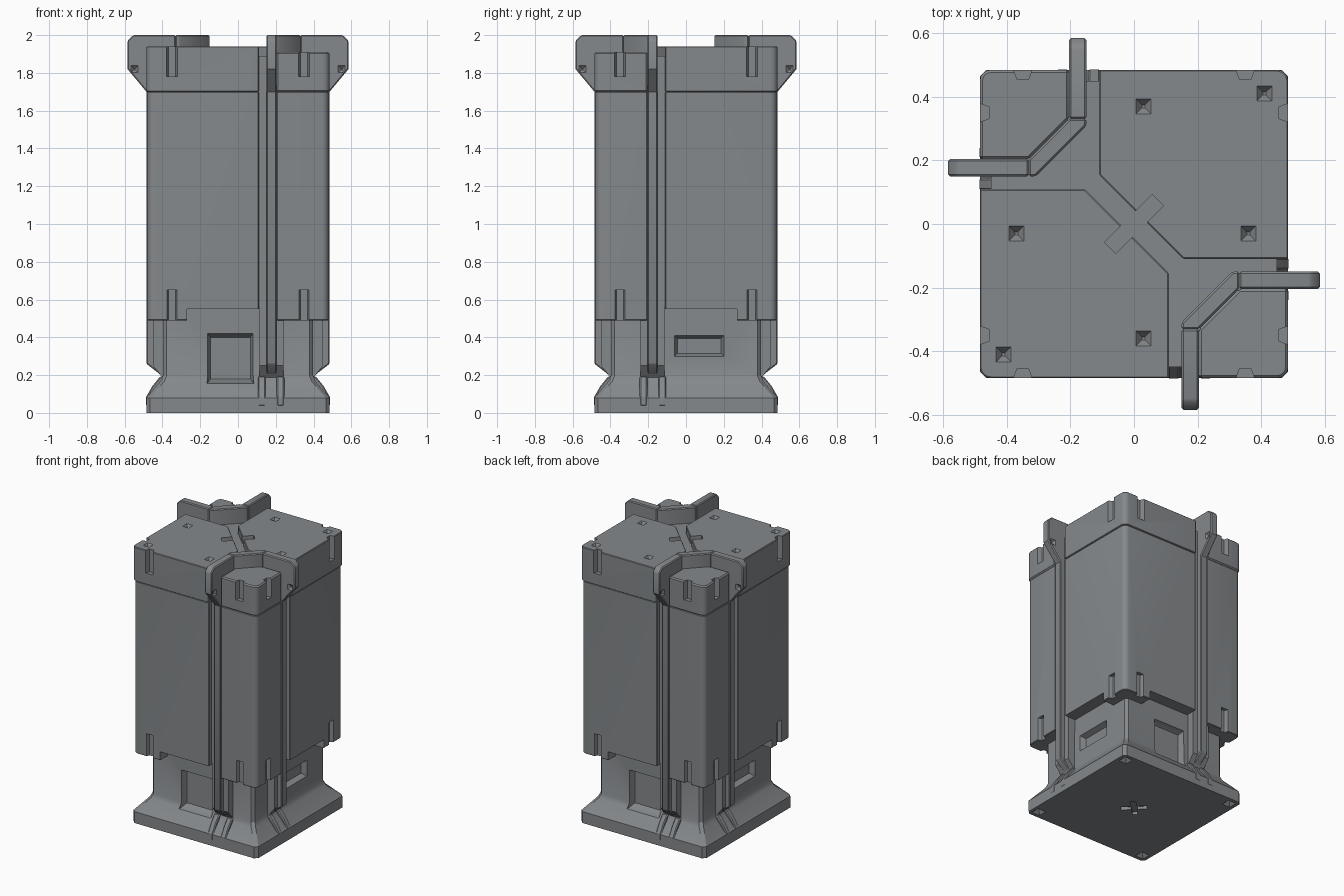
import bpy, bmesh, math

if "Cube" in bpy.data.objects:
    bpy.data.objects.remove(bpy.data.objects["Cube"])

# symmetry of the pillar: both diagonals are mirror lines
IDENT = lambda p: p
FLIP = lambda p: (-p[1], -p[0], p[2])
TURN = lambda p: (-p[0], -p[1], p[2])
SWAP = lambda p: (p[1], p[0], p[2])
SYM = [IDENT, FLIP, TURN, SWAP]

grey = bpy.data.materials.new("dark_grey")
grey.diffuse_color = (0.235, 0.25, 0.262, 1)
grey.use_nodes = True
grey.node_tree.nodes["Principled BSDF"].inputs["Base Color"].default_value = grey.diffuse_color


def loft(bm, rings, tf=IDENT):
    vs = [[bm.verts.new(tf(p)) for p in r] for r in rings]
    n = len(vs[0])
    for a, b in zip(vs, vs[1:]):
        for i in range(n):
            bm.faces.new((a[i], a[(i + 1) % n], b[(i + 1) % n], b[i]))
    bm.faces.new(vs[0])
    bm.faces.new(vs[-1])


def prism(poly, z0, z1):
    return [[(x, y, z) for x, y in poly] for z in (z0, z1)]


def upright(prof, x0, x1):
    # profile of (distance out from centre, z) on the front face
    return [[(x, -r, z) for r, z in prof] for x in (x0, x1)]


def front_rect(x0, x1, z0, z1, r):
    return [(x0, -r, z0), (x1, -r, z0), (x1, -r, z1), (x0, -r, z1)]


def pit(x, y, z, s, up=1):
    return [[(x + i * k, y + j * k, z + h * up) for i, j in ((-1, -1), (1, -1), (1, 1), (-1, 1))]
            for k, h in ((s * 1.3, 0.01), (s * 0.2, -s))]


def make(name, parts, cuts=(), bevel=0.0):
    def obj(nm, items):
        bm = bmesh.new()
        for rings, tf in items:
            loft(bm, rings, tf)
        bmesh.ops.recalc_face_normals(bm, faces=bm.faces)
        me = bpy.data.meshes.new(nm)
        bm.to_mesh(me)
        bm.free()
        me.materials.append(grey)
        o = bpy.data.objects.new(nm, me)
        bpy.context.collection.objects.link(o)
        return o
    o = obj(name, parts)
    if bevel:
        m = o.modifiers.new("bevel", 'BEVEL')
        m.width, m.segments, m.limit_method = bevel, 1, 'ANGLE'
        m.angle_limit = math.radians(40)
    cutter = None
    if cuts:
        cutter = obj(name + "_cutter", cuts)
        cutter.hide_render = True
        m = o.modifiers.new("cut", 'BOOLEAN')
        m.operation, m.solver, m.object = 'DIFFERENCE', 'EXACT', cutter
    bpy.context.view_layer.update()
    dg = bpy.context.evaluated_depsgraph_get()
    baked = bpy.data.meshes.new_from_object(o.evaluated_get(dg))
    o.modifiers.clear()
    o.data = baked
    if cutter:
        bpy.data.objects.remove(cutter)
    return o


def round_corner(h, r, sx=1, sy=1, n=4):
    return [(sx * (h - r + r * math.cos(a)), sy * (h - r + r * math.sin(a)))
            for a in (i * math.pi / 2 / n for i in range(n + 1))]


def big_block(h):
    return [(-0.11, h), (-0.11, 0.155), (0.155, -0.11), (h, -0.11)] + round_corner(h, 0.035)


def corner_block(h):
    return [(0.205, -h), (0.205, -0.33), (0.33, -0.205), (h, -0.205)] + round_corner(h, 0.035, 1, -1)


def oct_ring(h, c, z):
    return [(x, y, z) for x, y in ((h, -h + c), (h, h - c), (h - c, h), (-h + c, h),
            (-h, h - c), (-h, -h + c), (-h + c, -h), (h - c, -h))]


def edge_slot(x, z0, z1):
    # tapered slot cut into the front face
    return [front_rect(x - 0.034, x + 0.034, z0, z1, 0.5),
            front_rect(x - 0.018, x + 0.018, z0, z1, 0.455)]


# foot: plate, flare and recessed plinth, with windows and underside pits
plinth = [oct_ring(0.485, 0.02, 0), oct_ring(0.485, 0.02, 0.08), oct_ring(0.41, 0.02, 0.168),
          oct_ring(0.398, 0.02, 0.197), oct_ring(0.395, 0.015, 0.62)]
window = [front_rect(-0.17, 0.09, 0.15, 0.43, 0.45), front_rect(-0.16, 0.08, 0.16, 0.42, 0.395),
          front_rect(-0.145, 0.065, 0.18, 0.40, 0.36)]
slot = [front_rect(-0.21, 0.07, 0.29, 0.42, 0.42), front_rect(-0.2, 0.06, 0.3, 0.41, 0.395),
        front_rect(-0.185, 0.045, 0.315, 0.395, 0.36)]
star = []
for i in range(4):
    a = math.radians(45 + 90 * i)
    for r, d in ((0.085, -0.2), (0.085, 0.2), (0.028, math.pi / 4)):
        star.append((r * math.cos(a + d), r * math.sin(a + d)))
mir_slot = [[(-x, y, z) for x, y, z in r] for r in slot]
cuts = [(window, IDENT), (window, TURN), (slot, FLIP), (slot, SWAP),
        (prism(star, -0.02, 0.02), IDENT)]
cuts += [(pit(x, y, 0, 0.03, -1), IDENT) for x in (-0.43, 0.43) for y in (-0.43, 0.43)]
make("foot", [(plinth, IDENT)], cuts)

# inner core seen at the bottom of the channels
core = [oct_ring(0.45, 0.1, 0.56), oct_ring(0.45, 0.1, 1.89)]
make("core", [(core, IDENT)])

# two big blocks (shaft and cap) with notched lower edges and pits
raised = upright([(0.36, 0.4), (0.6, 0.4), (0.6, 0.55), (0.36, 0.55)], -0.27, 0.2)
low_slot = edge_slot(-0.35, 0.45, 0.65)
top_slot = edge_slot(-0.35, 1.78, 2.0)
crossbar = prism([(-0.057, -0.093), (0.093, 0.057), (0.057, 0.093), (-0.093, -0.057)], 1.89, 2.0)
# blocks are drawn at +x +y, the front-face cutters at -x -y
for tag, tf, side, block_tf, pit_tf in (("front_left", IDENT, SWAP, TURN, FLIP),
                                        ("back_right", TURN, FLIP, IDENT, IDENT)):
    make("shaft_" + tag, [(prism(big_block(0.48), 0.49, 1.70), block_tf)],
         [(c, t) for t in (tf, side) for c in (raised, low_slot)], 0.004)
    make("cap_" + tag, [(prism(big_block(0.485), 1.70, 1.94), block_tf)],
         [(top_slot, tf), (top_slot, side), (crossbar, IDENT)] +
         [(pit(x, y, 1.94, 0.024), pit_tf) for x, y in ((0.03, 0.37), (0.41, 0.41), (0.36, -0.03))],
         0.004)

# two small corner blocks (shaft and cap)
low_slot_r = edge_slot(0.35, 0.45, 0.65)
top_slot_r = edge_slot(0.35, 1.78, 2.0)
for tag, tf, side in (("front_right", IDENT, FLIP), ("back_left", TURN, SWAP)):
    make("corner_shaft_" + tag, [(prism(corner_block(0.48), 0.49, 1.70), tf)],
         [(low_slot_r, tf), (low_slot_r, side)], 0.004)
    make("corner_cap_" + tag, [(prism(corner_block(0.485), 1.70, 1.91), tf)],
         [(top_slot_r, tf), (top_slot_r, side)], 0.008)

# rails: tall fin on each face, its backing strip, and foot ribs
rail = [(0.331, 2.0), (0.555, 2.0), (0.585, 1.97), (0.585, 1.82), (0.485, 1.70),
        (0.485, 0.26), (0.395, 0.19), (0.331, 0.19)]
backing = [(0.35, 1.88), (0.45, 1.88), (0.45, 0.25), (0.395, 0.18), (0.35, 0.18)]
rib = [(0.37, 0.2), (0.415, 0.19), (0.455, 0.14), (0.486, 0.085), (0.486, 0.035), (0.37, 0.035)]
for tag, tf in zip(("front", "right", "back", "left"), SYM):
    dents = []
    for x, s in ((0.15, -1), (0.204, 1)):
        dents.append(([[(x + s * o, -0.548 + i * k, 1.82 + j * k)
                        for i, j in ((-1, -1), (1, -1), (1, 1), (-1, 1))]
                       for o, k in ((0.01, 0.03), (-0.014, 0.004))], tf))
    make("rail_" + tag, [(upright(rail, 0.15, 0.204), tf)], dents, 0.006)
    make("rail_backing_" + tag, [(upright(backing, 0.115, 0.24), tf)])
    make("foot_ribs_" + tag, [(upright(rib, a, a + 0.04), tf) for a in (0.105, 0.205)], (), 0.006)

# diagonal crest joining each pair of rails
crest = [(0.15, -0.331), (0.15, -0.309), (0.309, -0.15), (0.331, -0.15),
         (0.331, -0.204), (0.204, -0.331)]
for tag, tf in (("front_right", IDENT), ("back_left", TURN)):
    make("crest_" + tag, [(prism(crest, 1.8, 2.0), tf)], (), 0.006)

# soften only the rounded edges
for o in bpy.context.scene.objects:
    o.select_set(True)
    bpy.context.view_layer.objects.active = o
bpy.ops.object.shade_smooth_by_angle(angle=math.radians(28))
